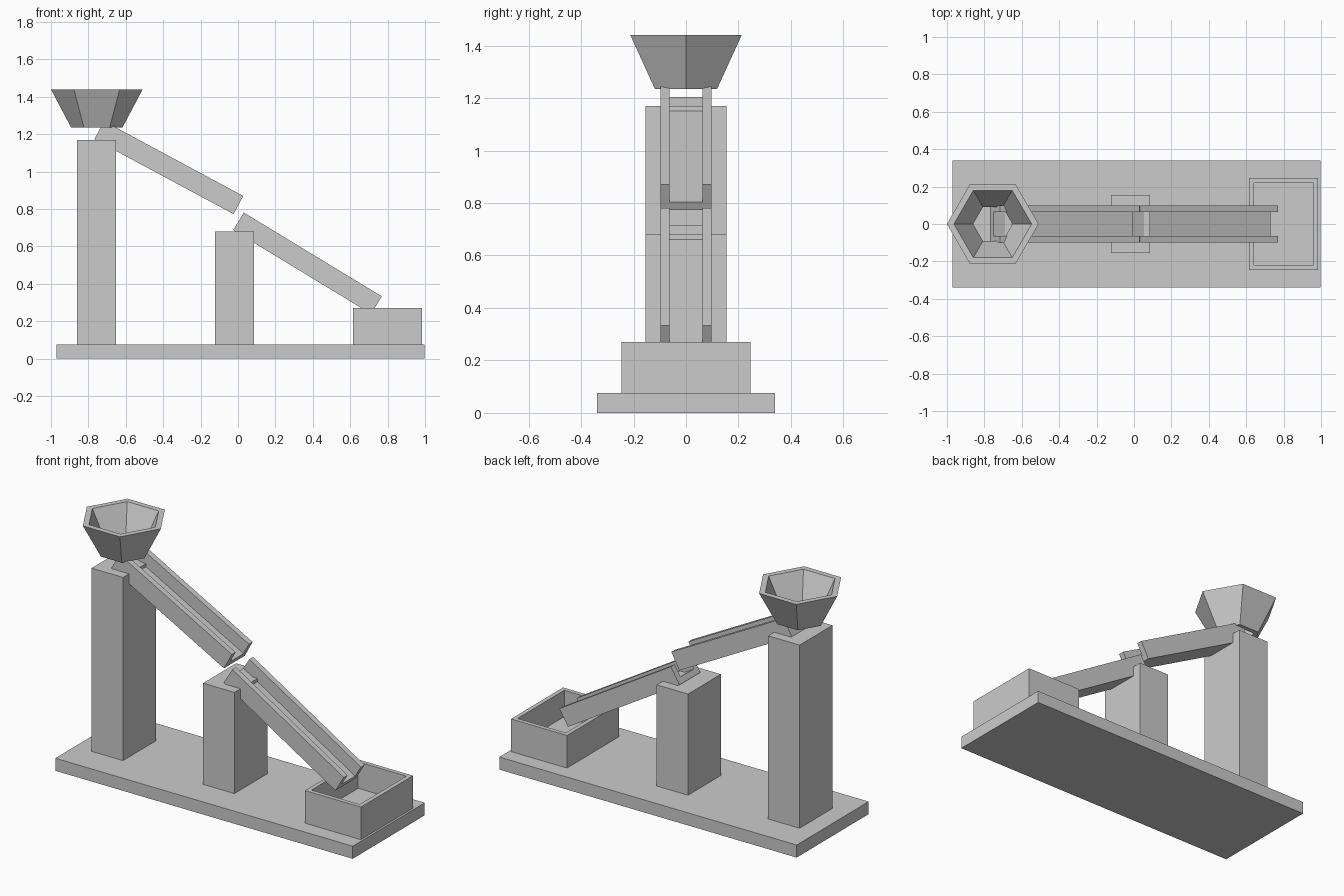
import bpy
import bmesh
import math
from mathutils import Vector

cube = bpy.data.objects.get("Cube")
if cube:
    bpy.data.objects.remove(cube, do_unlink=True)

grey = bpy.data.materials.new("plain grey")
grey.use_nodes = True
COLOUR = (0.6, 0.6, 0.6, 1)
grey.diffuse_color = COLOUR
grey.node_tree.nodes["Principled BSDF"].inputs["Base Color"].default_value = COLOUR


def finish(name, bm):
    bmesh.ops.recalc_face_normals(bm, faces=bm.faces)
    mesh = bpy.data.meshes.new(name)
    bm.to_mesh(mesh)
    bm.free()
    mesh.materials.append(grey)
    obj = bpy.data.objects.new(name, mesh)
    bpy.context.collection.objects.link(obj)
    return obj


def box(x0, x1, half_y, z0, z1):
    bm = bmesh.new()
    bmesh.ops.create_cube(bm, size=1)
    for v in bm.verts:
        v.co = ((x0 + x1) / 2 + v.co.x * (x1 - x0),
                v.co.y * 2 * half_y,
                (z0 + z1) / 2 + v.co.z * (z1 - z0))
    return bm


def chute(name, start, end, half=0.098, height=0.11, wall=0.035):
    """U-shaped channel swept between the lower corners of its two ends."""
    inner = half - wall
    profile = [(-half, 0), (half, 0), (half, height), (inner, height),
               (inner, wall), (-inner, wall), (-inner, height), (-half, height)]
    a, b = Vector((start[0], 0, start[1])), Vector((end[0], 0, end[1]))
    along = (b - a).normalized()
    up = along.cross(Vector((0, 1, 0)))
    if up.z < 0:
        up.negate()
    bm = bmesh.new()
    face = bm.faces.new([bm.verts.new(a + Vector((0, y, 0)) + up * h) for y, h in profile])
    ext = bmesh.ops.extrude_face_region(bm, geom=[face], use_keep_orig=True)
    moved = [g for g in ext["geom"] if isinstance(g, bmesh.types.BMVert)]
    bmesh.ops.translate(bm, verts=moved, vec=b - a)
    return finish(name, bm)


def funnel(name, x, z0, z1, sides=6):
    """Hollow six-sided hopper, open at both ends."""
    bm = bmesh.new()
    rings = []
    for r, z in ((0.137, z0), (0.245, z1), (0.208, z1), (0.105, z0)):
        angles = [math.tau * i / sides for i in range(sides)]
        rings.append([bm.verts.new((x + r * math.cos(t), r * math.sin(t), z)) for t in angles])
    for k, ring in enumerate(rings):
        other = rings[(k + 1) % len(rings)]
        for i in range(sides):
            j = (i + 1) % sides
            bm.faces.new((ring[i], ring[j], other[j], other[i]))
    return finish(name, bm)


# Base and the two support pillars
finish("base_plate", box(-0.97, 0.997, 0.34, 0, 0.075))
finish("tall_pillar", box(-0.86, -0.652, 0.155, 0.075, 1.17))
finish("short_pillar", box(-0.122, 0.085, 0.155, 0.075, 0.68))

# Open collecting tray
bm = box(0.615, 0.985, 0.246, 0.075, 0.27)
bm.faces.ensure_lookup_table()
top = max(bm.faces, key=lambda f: f.calc_center_median().z)
bmesh.ops.inset_region(bm, faces=[top], thickness=0.036)
ext = bmesh.ops.extrude_face_region(bm, geom=[top])
bmesh.ops.translate(bm, verts=[g for g in ext["geom"] if isinstance(g, bmesh.types.BMVert)],
                    vec=(0, 0, -0.158))
if top.is_valid:
    bmesh.ops.delete(bm, geom=[top], context="FACES_ONLY")
finish("collecting_tray", bm)

# Sloping chutes and hopper
chute("upper_chute", (-0.768, 1.173), (-0.024, 0.773))
chute("lower_chute", (-0.026, 0.687), (0.712, 0.239))
funnel("hopper", -0.755, 1.235, 1.44)
